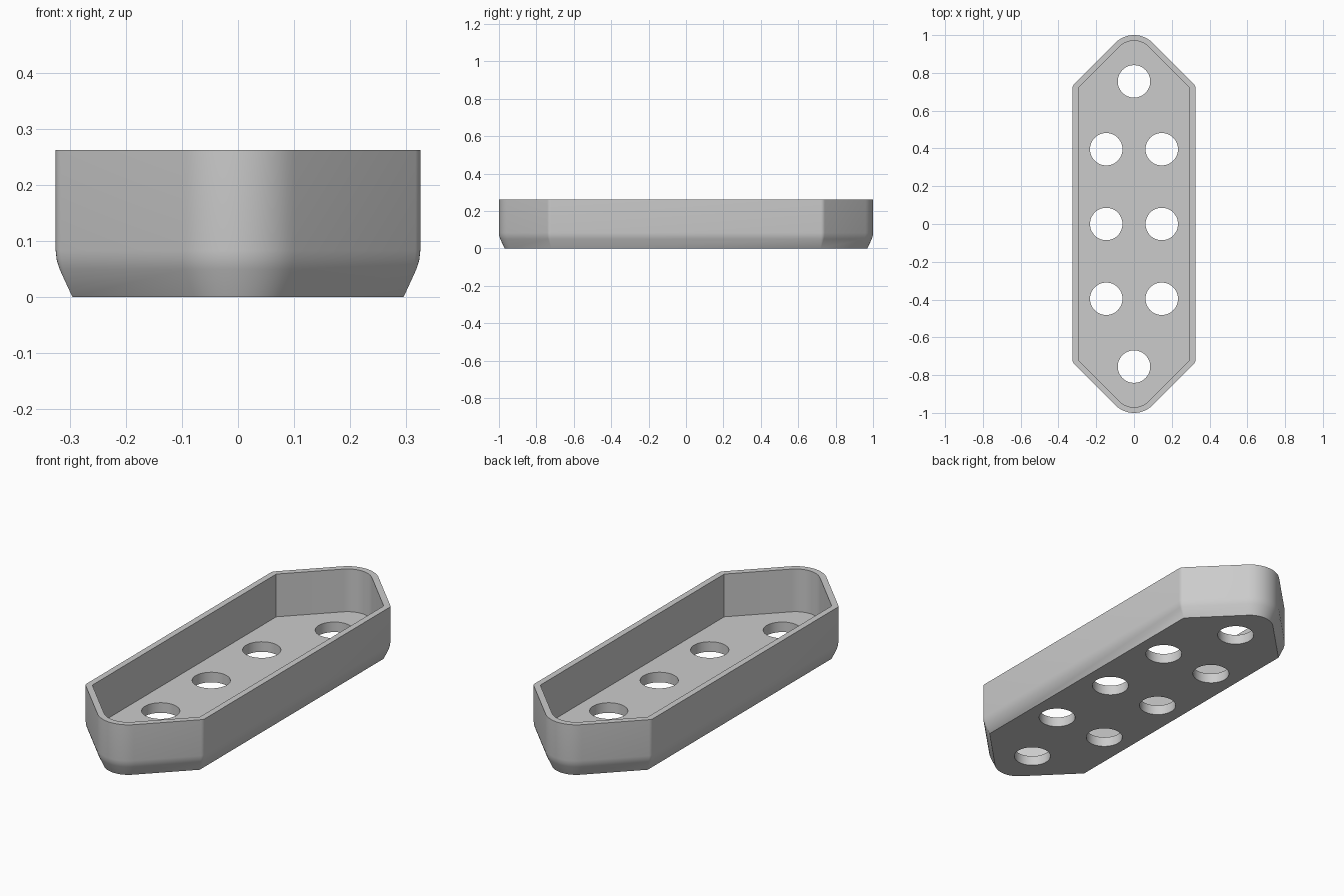
import bpy
import bmesh
from math import radians, sin, cos
from mathutils import Matrix

cube = bpy.data.objects.get("Cube")
if cube:
    bpy.data.objects.remove(cube, do_unlink=True)

HALF_W, SHOULDER_Y, NOSE_Y, NOSE_R = 0.295, 0.721, 0.859, 0.111
WALL, HEIGHT, FLOOR = 0.03, 0.262, 0.05
HOLE_R = 0.086

# Corners of the inner outline: centre, radius, start and sweep angle, steps
CORNERS = [
    (HALF_W, SHOULDER_Y, 0, 0, 45, 4),
    (0, NOSE_Y, NOSE_R, 45, 90, 14),
    (-HALF_W, SHOULDER_Y, 0, 135, 45, 4),
    (-HALF_W, -SHOULDER_Y, 0, 180, 45, 4),
    (0, -NOSE_Y, NOSE_R, 225, 90, 14),
    (HALF_W, -SHOULDER_Y, 0, 315, 45, 4),
]


def outline(offset):
    """Outline grown outwards by offset, with rounded corners."""
    points = []
    for cx, cy, r, start, sweep, steps in CORNERS:
        for i in range(steps + 1):
            a = radians(start + sweep * i / steps)
            points.append((cx + (r + offset) * cos(a), cy + (r + offset) * sin(a)))
    return points


def to_object(bm, name):
    mesh = bpy.data.meshes.new(name)
    bm.to_mesh(mesh)
    bm.free()
    obj = bpy.data.objects.new(name, mesh)
    bpy.context.collection.objects.link(obj)
    return obj


# Tray: wall section swept round the outline, then closed by the floor
bm = bmesh.new()
section = [(0, 0), (0.023, 0.05), (0.028, 0.066), (WALL, 0.083),
           (WALL, HEIGHT), (0, HEIGHT), (0, FLOOR)]
rings = [[bm.verts.new((x, y, z)) for x, y in outline(d)] for d, z in section]
for low, high in zip(rings, rings[1:]):
    for i in range(len(low)):
        j = (i + 1) % len(low)
        bm.faces.new((low[i], low[j], high[j], high[i]))
bm.faces.new(rings[0][::-1])
bm.faces.new(rings[-1])
bmesh.ops.remove_doubles(bm, verts=bm.verts[:], dist=0.0001)
bmesh.ops.recalc_face_normals(bm, faces=bm.faces[:])
tray = to_object(bm, "tray")

# Drain holes cut through the floor
holes = [(0, s * 0.755) for s in (-1, 1)]
holes += [(s * 0.147, row * 0.396) for s in (-1, 1) for row in (-1, 0, 1)]
bm = bmesh.new()
for x, y in holes:
    bmesh.ops.create_cone(bm, cap_ends=True, segments=48, radius1=HOLE_R,
                          radius2=HOLE_R, depth=0.2,
                          matrix=Matrix.Translation((x, y, FLOOR / 2)))
cutter = to_object(bm, "hole_cutter")
cutter.hide_render = True

bpy.ops.object.select_all(action='DESELECT')
tray.select_set(True)
bpy.context.view_layer.objects.active = tray
cut = tray.modifiers.new("holes", 'BOOLEAN')
cut.operation = 'DIFFERENCE'
cut.solver = 'EXACT'
cut.object = cutter
bpy.ops.object.modifier_apply(modifier=cut.name)
bpy.data.objects.remove(cutter, do_unlink=True)

# Plain grey, smooth walls with sharp rims
grey = bpy.data.materials.new("light_grey")
grey.use_nodes = True
colour = (0.6, 0.6, 0.6, 1)
grey.diffuse_color = colour
grey.node_tree.nodes["Principled BSDF"].inputs["Base Color"].default_value = colour
tray.data.materials.clear()
tray.data.materials.append(grey)
bpy.ops.object.shade_smooth_by_angle(angle=radians(30))
